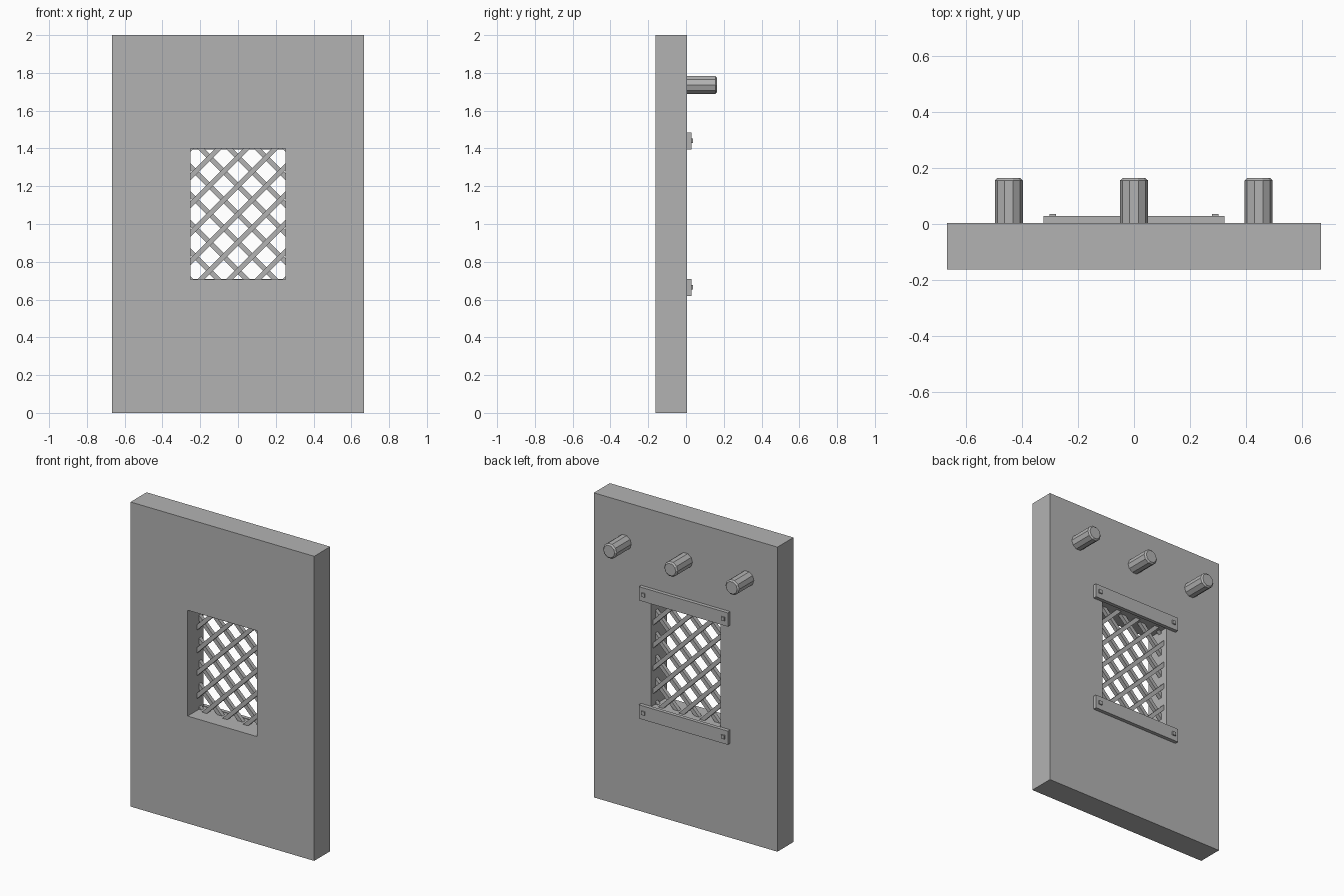
import bpy, bmesh, math
from mathutils import Vector, Matrix

cube = bpy.data.objects.get("Cube")
if cube:
    bpy.data.objects.remove(cube, do_unlink=True)

grey = bpy.data.materials.new("plain_grey")
grey.use_nodes = True
colour = (0.45, 0.45, 0.45, 1)
grey.diffuse_color = colour
grey.node_tree.nodes["Principled BSDF"].inputs["Base Color"].default_value = colour

FRONT, BACK = -0.162, 0.004
HALF_W, HEIGHT = 0.667, 2.0
WIN_X, WIN_LOW, WIN_HIGH = 0.252, 0.705, 1.4


def finish(name, bm):
    bmesh.ops.recalc_face_normals(bm, faces=bm.faces)
    mesh = bpy.data.meshes.new(name)
    bm.to_mesh(mesh)
    bm.free()
    mesh.materials.append(grey)
    ob = bpy.data.objects.new(name, mesh)
    bpy.context.collection.objects.link(ob)
    return ob


def box(name, centre, size):
    bm = bmesh.new()
    bmesh.ops.create_cube(bm, size=1, matrix=Matrix.Translation(centre) @ Matrix.Diagonal((*size, 1)))
    return finish(name, bm)


# Door panel: four loops of corners joined in a ring around the window
bm = bmesh.new()


def loop(x, low, high, y):
    return [bm.verts.new((sx * x, y, z)) for sx, z in ((-1, low), (1, low), (1, high), (-1, high))]


rings = [loop(HALF_W, 0, HEIGHT, FRONT), loop(HALF_W, 0, HEIGHT, BACK),
         loop(WIN_X, WIN_LOW, WIN_HIGH, BACK), loop(WIN_X, WIN_LOW, WIN_HIGH, FRONT)]
for a, b in zip(rings, rings[1:] + rings[:1]):
    for i in range(4):
        j = (i + 1) % 4
        bm.faces.new((a[i], a[j], b[j], b[i]))
finish("door_panel", bm)

# Lattice: two layers of diagonal bars, their ends sunk into the window edge
SPACING, BAR = 0.15, 0.026
cz = (WIN_LOW + WIN_HIGH) / 2
hx, hz = WIN_X + 0.015, (WIN_HIGH - WIN_LOW) / 2 + 0.015
for layer, slope, y in (("front", 1, -0.055), ("back", -1, -0.032)):
    bm = bmesh.new()
    for k in range(-4, 5):
        offset = k * SPACING
        lo, hi = max(-hx, -hz - offset), min(hx, hz - offset)
        if hi - lo < 0.02:
            continue
        mid = (lo + hi) / 2
        centre = Vector((slope * mid, y, cz + mid + offset))
        bmesh.ops.create_cube(bm, size=1, matrix=Matrix.Translation(centre)
                              @ Matrix.Rotation(-slope * math.pi / 4, 4, 'Y')
                              @ Matrix.Diagonal(((hi - lo) * math.sqrt(2), BAR, BAR, 1)))
    finish(layer + "_lattice_bars", bm)

# Fixing strips above and below the window, with a square bolt at each end
for label, z in (("upper", 1.44), ("lower", 0.664)):
    box(label + "_strip", (0, BACK + 0.012, z), (0.646, 0.024, 0.09))
    for side, x in (("left", 0.29), ("right", -0.29)):
        box(f"{label}_{side}_bolt", (x, BACK + 0.026, z), (0.024, 0.012, 0.024))

# Ten-sided pegs with chamfered ends
for label, x in (("left", 0.444), ("middle", 0), ("right", -0.446)):
    bm = bmesh.new()
    bmesh.ops.create_cone(bm, cap_ends=True, segments=10, radius1=0.05, radius2=0.05, depth=0.17,
                          matrix=Matrix.Translation((x, 0.079, 1.735))
                          @ Matrix.Rotation(-math.pi / 2, 4, 'X') @ Matrix.Rotation(math.pi / 2, 4, 'Z'))
    rim = [e for e in bm.edges if all(v.co.y > 0.15 for v in e.verts)]
    bmesh.ops.bevel(bm, geom=rim, offset=0.009, segments=1, affect='EDGES')
    finish(label + "_peg", bm)
